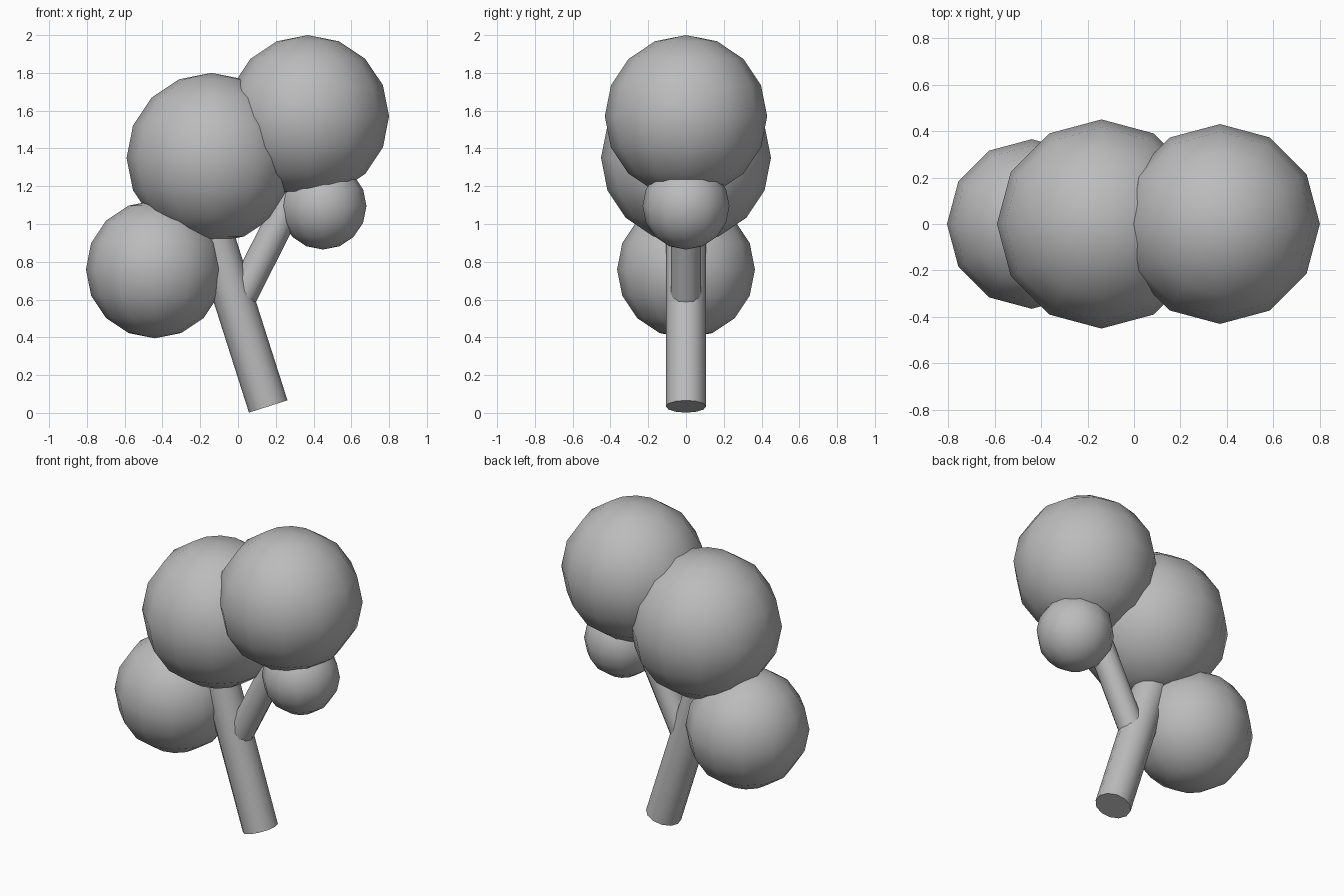
import bpy
import math
from mathutils import Vector

cube = bpy.data.objects.get("Cube")
if cube:
    bpy.data.objects.remove(cube, do_unlink=True)

GREY = (0.5, 0.5, 0.5, 1)
grey = bpy.data.materials.new("plain grey")
grey.use_nodes = True
grey.diffuse_color = GREY
grey.node_tree.nodes["Principled BSDF"].inputs["Base Color"].default_value = GREY


def finish(name, angle):
    obj = bpy.context.object
    obj.name = name
    obj.data.materials.append(grey)
    bpy.ops.object.shade_smooth_by_angle(angle=math.radians(angle))
    return obj


def foliage(name, x, z, radius):
    bpy.ops.mesh.primitive_uv_sphere_add(
        segments=12, ring_count=8, radius=radius, location=(x, 0, z))
    return finish(name, 60)


def limb(name, start, end, radius):
    a, b = (Vector((x, 0, z)) for x, z in (start, end))
    bpy.ops.mesh.primitive_cylinder_add(
        vertices=12, radius=radius, depth=(b - a).length, location=(a + b) / 2)
    bpy.context.object.rotation_euler.y = math.atan2(b.x - a.x, b.z - a.z)
    return finish(name, 40)


# Leaning trunk and the branch that forks from it
limb("trunk", (0.16, 0.034), (-0.18, 1.10), 0.107)
limb("branch", (0.012, 0.60), (0.34, 1.25), 0.08)

# Rounded clumps of leaves
foliage("upper_foliage", 0.37, 1.57, 0.43)
foliage("middle_foliage", -0.14, 1.35, 0.45)
foliage("lower_foliage", -0.44, 0.76, 0.365)
foliage("small_foliage", 0.45, 1.095, 0.23)
